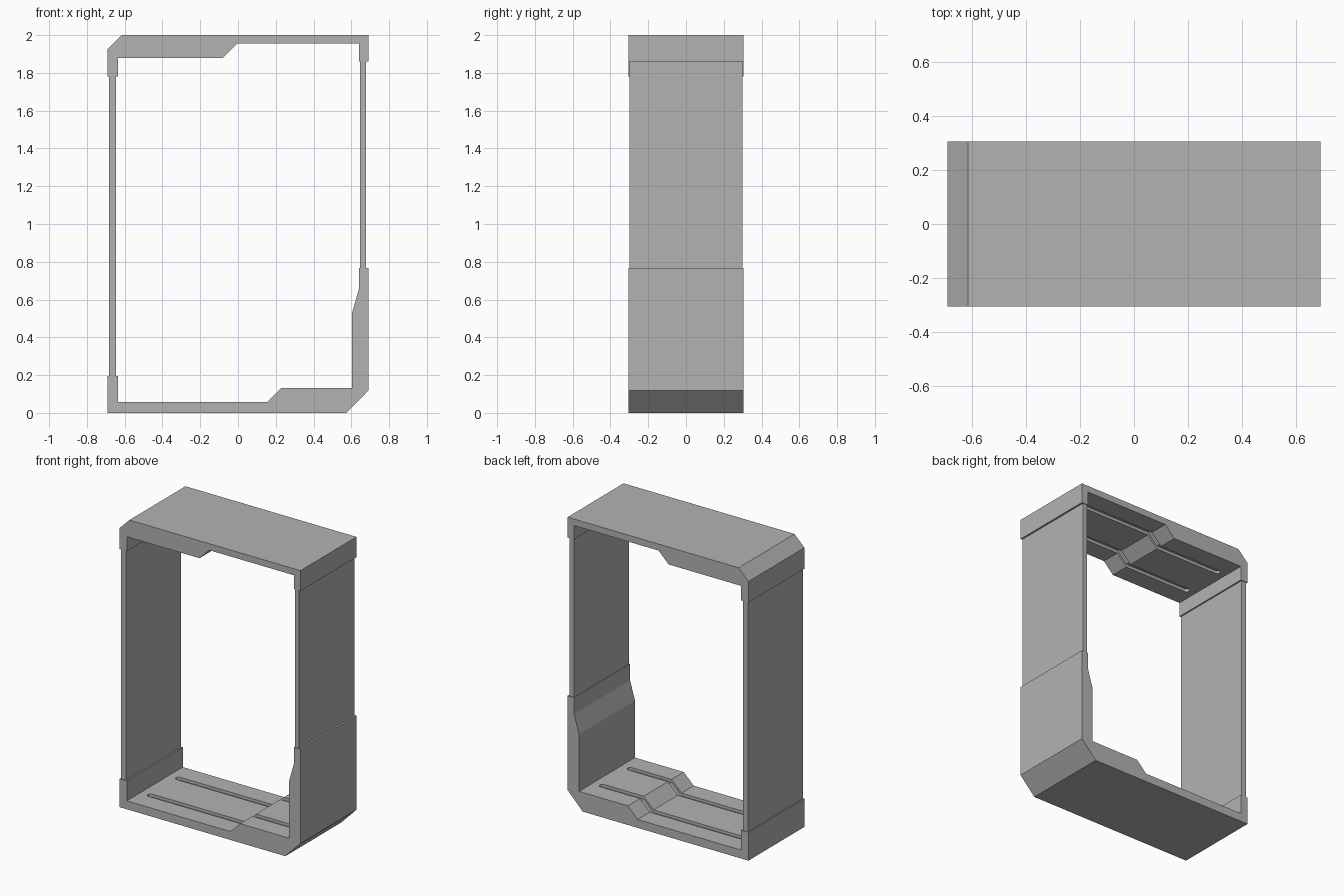
import bpy
import bmesh

cube = bpy.data.objects.get("Cube")
if cube:
    bpy.data.objects.remove(cube, do_unlink=True)

HALF_DEPTH = 0.305
GROOVE_Y = 0.152
GROOVE_WIDTH = 0.04
GROOVE_DEPTH = 0.02

grey = bpy.data.materials.new("plain grey")
grey.use_nodes = True
colour = (0.45, 0.45, 0.45, 1)
grey.diffuse_color = colour
grey.node_tree.nodes["Principled BSDF"].inputs["Base Color"].default_value = colour


def extrude_profile(name, points, y0, y1, round_ends=0):
    """Extrude an x-z outline along y, optionally rounding its upright edges."""
    bm = bmesh.new()
    face = bm.faces.new([bm.verts.new((x, y0, z)) for x, z in points])
    moved = bmesh.ops.extrude_face_region(bm, geom=[face])["geom"]
    verts = [g for g in moved if isinstance(g, bmesh.types.BMVert)]
    bmesh.ops.translate(bm, vec=(0, y1 - y0, 0), verts=verts)
    bmesh.ops.recalc_face_normals(bm, faces=bm.faces[:])
    if round_ends:
        upright = [e for e in bm.edges
                   if abs(e.verts[0].co.x - e.verts[1].co.x) < 1e-5
                   and abs(e.verts[0].co.z - e.verts[1].co.z) > 1e-3]
        bmesh.ops.bevel(bm, geom=upright, offset=round_ends, segments=4,
                        profile=0.5, affect='EDGES')
    mesh = bpy.data.meshes.new(name)
    bm.to_mesh(mesh)
    bm.free()
    mesh.materials.append(grey)
    obj = bpy.data.objects.new(name, mesh)
    bpy.context.collection.objects.link(obj)
    return obj


def cut_grooves(body, path, inward):
    """Cut two grooves that follow the inner surface; inward is its z direction."""
    floor = [(x, z - inward * GROOVE_DEPTH) for x, z in path]
    above = [(x, z + inward * GROOVE_DEPTH) for x, z in reversed(path)]
    for side in (-1, 1):
        y = side * GROOVE_Y
        cutter = extrude_profile(body.name + "_groove_cutter", floor + above,
                                 y - GROOVE_WIDTH / 2, y + GROOVE_WIDTH / 2,
                                 round_ends=0.018)
        cutter.hide_render = True
        cutter.hide_set(True)
        cutter.display_type = 'WIRE'
        cut = body.modifiers.new("groove", 'BOOLEAN')
        cut.operation = 'DIFFERENCE'
        cut.solver = 'EXACT'
        cut.object = cutter
        # Bake the cut and discard the helper
        bpy.context.view_layer.update()
        graph = bpy.context.evaluated_depsgraph_get()
        baked = bpy.data.meshes.new_from_object(body.evaluated_get(graph))
        body.modifiers.clear()
        body.data = baked
        bpy.data.objects.remove(cutter, do_unlink=True)


# Top cap: chamfered corner, thick half, short legs
top_cap = extrude_profile("top_cap", [
    (-0.69, 1.78), (-0.69, 1.925), (-0.615, 2.0), (0.69, 2.0), (0.69, 1.86),
    (0.64, 1.86), (0.64, 1.955), (-0.005, 1.955), (-0.08, 1.88),
    (-0.635, 1.88), (-0.635, 1.78)], -HALF_DEPTH, HALF_DEPTH)
cut_grooves(top_cap, [(-0.585, 1.88), (-0.08, 1.88), (-0.005, 1.955),
                      (0.575, 1.955)], -1)

# Bottom tray: chamfered corner, raised step, tall thickened leg
bottom_tray = extrude_profile("bottom_tray", [
    (-0.69, 0), (0.575, 0), (0.69, 0.118), (0.69, 0.768), (0.64, 0.768),
    (0.64, 0.655), (0.603, 0.525), (0.603, 0.132), (0.23, 0.132),
    (0.155, 0.058), (-0.635, 0.058), (-0.635, 0.195), (-0.69, 0.195)],
    -HALF_DEPTH, HALF_DEPTH)
cut_grooves(bottom_tray, [(-0.58, 0.058), (0.155, 0.058), (0.23, 0.132),
                          (0.55, 0.132)], 1)


# Thin side panels, slightly inset from the caps
def side_panel(name, x0, x1, z0, z1):
    extrude_profile(name, [(x0, z0), (x1, z0), (x1, z1), (x0, z1)], -0.3, 0.3)


side_panel("right_panel", -0.682, -0.645, 0.195, 1.78)
side_panel("left_panel", 0.645, 0.677, 0.768, 1.86)
